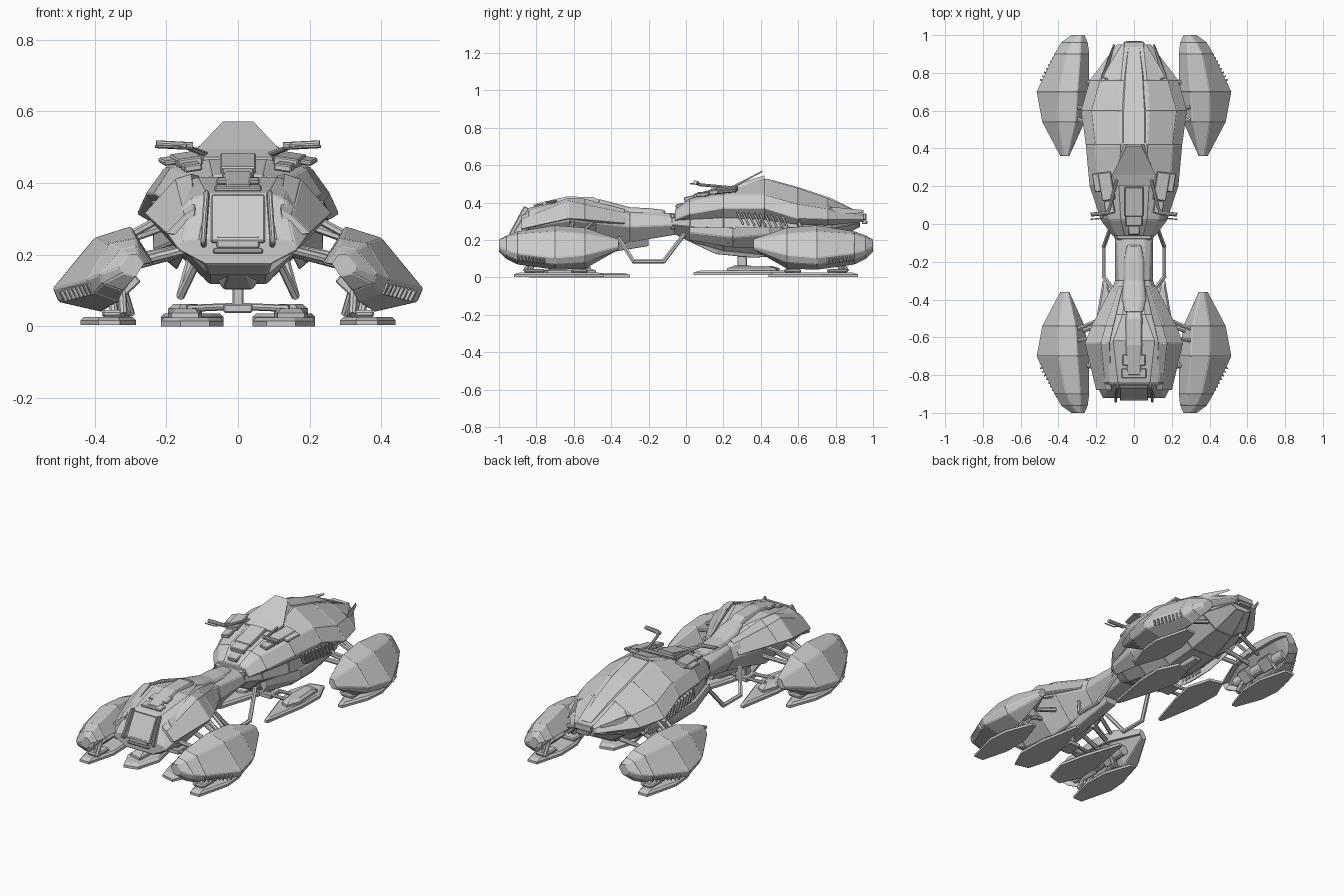
import bpy, bmesh, math
from mathutils import Vector, Matrix


def finish(name, bm, mirror="", bevel=0.0):
    bmesh.ops.recalc_face_normals(bm, faces=bm.faces)
    me = bpy.data.meshes.new(name)
    bm.to_mesh(me)
    bm.free()
    ob = bpy.data.objects.new(name, me)
    bpy.context.collection.objects.link(ob)
    if bevel:
        b = ob.modifiers.new("bevel", "BEVEL")
        b.width, b.segments = bevel, 1
    if mirror:
        m = ob.modifiers.new("mirror", "MIRROR")
        m.use_axis = ("x" in mirror, "y" in mirror, False)
        m.use_mirror_merge = False
    return ob


def loft(name, sections, half=True, mirror="", panel=0.0, recess=(), bevel=0.0):
    """Each section is y followed by x,z pairs; half sections are mirrored."""
    bm, rings = bmesh.new(), []
    for s in sections:
        pts = list(zip(s[1::2], s[2::2]))
        if half:
            pts += [(-x, z) for x, z in reversed(pts)]
        rings.append([bm.verts.new((x, s[0], z)) for x, z in pts])
    n, sunk, plates = len(rings[0]), [], []
    for a, b in zip(rings, rings[1:]):
        for i in range(n):
            j = (i + 1) % n
            f = bm.faces.new((a[i], a[j], b[j], b[i]))
            (sunk if i in recess else plates).append(f)
    bm.faces.new(rings[0])
    bm.faces.new(rings[-1])
    bmesh.ops.recalc_face_normals(bm, faces=bm.faces)
    if panel:
        bmesh.ops.inset_individual(bm, faces=plates, thickness=0.005, depth=panel)
    if sunk:
        bmesh.ops.inset_region(bm, faces=sunk, thickness=0.015, depth=-0.03)
    return finish(name, bm, mirror, bevel)


def prism(name, pts, z0, z1, shrink=0.85, mirror=""):
    """Outline in x,y raised from z0 to z1 with a chamfered top."""
    bm = bmesh.new()
    c = sum((Vector(p) for p in pts), Vector((0, 0))) / len(pts)
    zm = z0 + (z1 - z0) * 0.6
    rings = [[bm.verts.new((*(c + (Vector(p) - c) * k), z)) for p in pts]
             for z, k in ((z0, 1), (zm, 1), (z1, shrink))]
    for a, b in zip(rings, rings[1:]):
        for i in range(len(pts)):
            j = (i + 1) % len(pts)
            bm.faces.new((a[i], a[j], b[j], b[i]))
    bm.faces.new(rings[0])
    bm.faces.new(rings[-1])
    return finish(name, bm, mirror)


def rods(name, paths, r, mirror="", sides=8):
    bm = bmesh.new()
    for path in paths:
        for p, q in zip(path, path[1:]):
            p, q = Vector(p), Vector(q)
            d = q - p
            mat = Matrix.Translation((p + q) / 2) @ d.to_track_quat("Z", "Y").to_matrix().to_4x4()
            bmesh.ops.create_cone(bm, cap_ends=True, segments=sides, radius1=r, radius2=r,
                                  depth=d.length + r * 0.6, matrix=mat)
    return finish(name, bm, mirror)


def boxes(name, items, mirror="", rot=(0, 0, 0), bevel=0.004):
    bm = bmesh.new()
    R = Matrix.Rotation(rot[2], 4, "Z") @ Matrix.Rotation(rot[1], 4, "Y") @ Matrix.Rotation(rot[0], 4, "X")
    for c, s in items:
        bmesh.ops.create_cube(bm, size=1, matrix=Matrix.Translation(c) @ R @ Matrix.Diagonal((*s, 1)))
    return finish(name, bm, mirror, bevel)


def row(p, q, n, size):
    return [(Vector(p).lerp(Vector(q), i / (n - 1)), size) for i in range(n)]


# Front hull: upper shell over a narrower belly
loft("front_upper_shell", [
    (-.06, .05, .36, .09, .35, .115, .31, .09, .30),
    (.02, .07, .42, .13, .405, .175, .34, .14, .31),
    (.20, .08, .465, .19, .44, .235, .37, .19, .32),
    (.42, .07, .525, .205, .44, .255, .37, .21, .31),
    (.60, .08, .475, .225, .39, .28, .315, .23, .285),
    (.76, .07, .42, .18, .365, .235, .31, .19, .28),
    (.95, .05, .335, .065, .33, .09, .31, .06, .30)], panel=.002)
loft("front_belly", [
    (-.08, .10, .32, .10, .28, .05, .24),
    (.02, .14, .33, .15, .27, .06, .19),
    (.20, .19, .33, .20, .25, .08, .14),
    (.40, .21, .33, .22, .25, .08, .12),
    (.60, .22, .31, .21, .25, .08, .14),
    (.78, .17, .30, .16, .26, .06, .19),
    (.93, .07, .31, .07, .29, .03, .27)], panel=-.003)
loft("keel", [(.0, .02, .24, .02, .20), (.16, .06, .16, .04, .125), (.36, .06, .16, .04, .105),
              (.55, .04, .16, .02, .12)], bevel=.004)
loft("side_sill", [(.02, .13, .25, .17, .27, .175, .24, .15, .20),
                   (.25, .18, .24, .235, .265, .235, .215, .17, .16),
                   (.45, .19, .24, .24, .27, .23, .23, .17, .16),
                   (.64, .18, .25, .21, .27, .20, .24, .17, .2)], half=False, mirror="x", panel=.002)
loft("spine_cover", [(.43, .055, .529, .075, .51), (.60, .055, .483, .07, .47),
                     (.78, .045, .422, .055, .405), (.93, .03, .348, .04, .33)])
boxes("nose_lamp", [((0, .945, .325), (.11, .04, .035)), ((0, .955, .295), (.08, .03, .02))])
loft("nose_fin", [(.68, .17, .35, .20, .355, .20, .33), (.80, .145, .35, .165, .375, .17, .335),
                  (.95, .10, .355, .105, .36, .11, .345)], half=False, mirror="x")
boxes("side_intake_slats", row((.225, .29, .315), (.235, .53, .295), 9, (.03, .012, .075)), "x", (.45, 0, 0), .002)
boxes("upper_vent_slats", row((.20, .63, .382), (.15, .77, .375), 8, (.03, .009, .01)), "x", (0, .5, .5), .002)
boxes("hull_lower_vent", row((.18, .22, .195), (.18, .36, .195), 6, (.03, .012, .03)), "x", (.4, 0, 0), .002)

# Windshield, dash and handlebars
loft("windshield", [(.20, .095, .472, .095, .46), (.26, .115, .495, .115, .483), (.41, .042, .572, .04, .564)])
loft("windshield_base", [(.22, .085, .465, .10, .44), (.32, .07, .515, .11, .47), (.42, .04, .545, .09, .48)])
boxes("dash", [((0, .12, .45), (.10, .16, .03)), ((0, .02, .42), (.09, .06, .03)),
               ((0, -.03, .38), (.06, .05, .03))], rot=(.25, 0, 0))
boxes("deck_pad", [((.145, .2, .465), (.07, .15, .025)), ((.19, .22, .462), (.05, .10, .014)),
                   ((.13, .09, .445), (.05, .07, .02))], "x", (.1, .15, -.15))
rods("handlebar", [[(.09, .24, .48), (.13, .08, .495), (.15, .05, .505)]], .008, "x")
rods("handle_grip", [[(.13, .06, .503), (.225, .05, .508)]], .011, "x", 10)
rods("brake_lever", [[(.14, .075, .50), (.17, .03, .50), (.23, .025, .502)]], .004, "x", 6)

# Rear hull with shoulder fairings
loft("rear_hull", [
    (-.92, .11, .24, .155, .235, .165, .215, .09, .175),
    (-.84, .085, .37, .13, .355, .205, .27, .08, .145),
    (-.62, .11, .415, .15, .405, .25, .305, .08, .12),
    (-.48, .06, .40, .12, .375, .17, .29, .06, .15),
    (-.30, .04, .355, .08, .335, .10, .27, .05, .19),
    (-.06, .06, .34, .09, .32, .10, .28, .05, .23)], panel=.002)
loft("rear_shoulder", [(-.88, .12, .33, .15, .31, .20, .26, .13, .25),
                       (-.63, .13, .425, .175, .41, .26, .315, .15, .29),
                       (-.54, .11, .42, .15, .39, .225, .31, .13, .28),
                       (-.33, .06, .365, .08, .345, .115, .29, .07, .27)], half=False, mirror="x", panel=.002)
loft("rear_spine", [(-.80, .03, .395, .04, .37), (-.64, .035, .432, .05, .40), (-.50, .035, .43, .05, .39),
                    (-.42, .03, .395, .04, .36)], bevel=.003)
loft("rear_keel", [(-.88, .03, .2, .02, .16), (-.7, .07, .15, .04, .105), (-.5, .06, .16, .03, .12),
                   (-.2, .05, .22, .03, .17)], panel=.002)
boxes("tail_panel", [((0, -.895, .30), (.15, .014, .15))], rot=(-.5, 0, 0))
boxes("tail_frame", [((.092, -.893, .30), (.014, .03, .17))], "x", (-.5, 0, .12))
boxes("tail_box", [((0, -.915, .235), (.12, .035, .035)), ((0, -.92, .21), (.14, .03, .014)),
                   ((0, -.90, .26), (.08, .03, .02))])
boxes("tail_deck", [((0, -.79, .385), (.13, .05, .014)), ((0, -.72, .405), (.12, .06, .012))], rot=(.15, 0, 0))
loft("seat", [(-.47, .03, .42, .05, .40, .05, .36), (-.40, .04, .402, .065, .385, .06, .34),
              (-.30, .035, .375, .055, .36, .06, .33), (-.20, .035, .37, .055, .355, .06, .32),
              (-.11, .025, .36, .04, .345, .045, .32)], bevel=.008)
boxes("neck_collar", [((0, -.07, .30), (.19, .03, .09)), ((0, -.11, .29), (.16, .02, .08))], bevel=.008)

# Foot loops
rods("foot_loop", [[(.10, -.36, .21), (.16, -.28, .085), (.16, -.12, .085), (.12, -.01, .23)]], .012, "x", 6)

# Four engine pods, mirrored across both axes
loft("engine_pod", [
    (1.0, .262, .175, .28, .20, .30, .20, .33, .165, .32, .15, .285, .14),
    (.96, .245, .175, .283, .222, .33, .213, .385, .145, .375, .12, .32, .10),
    (.90, .237, .175, .285, .245, .36, .23, .42, .13, .40, .095, .335, .07),
    (.70, .238, .175, .30, .277, .40, .245, .515, .105, .50, .07, .38, .042),
    (.54, .262, .175, .31, .265, .40, .233, .485, .12, .465, .08, .38, .048),
    (.36, .343, .175, .35, .205, .37, .20, .39, .165, .38, .15, .36, .15)],
    half=False, mirror="xy", panel=.002, recess=(5,))
boxes("pod_outer_vent", row((.402, .89, .11), (.478, .755, .09), 8, (.035, .008, .035)), "xy", (0, .5, .5), .002)
boxes("pod_inner_vent", row((.478, .67, .09), (.458, .55, .098), 7, (.035, .008, .035)), "xy", (0, .5, -.2), .002)
rods("pod_core", [[(.335, .50, .125), (.335, .90, .125)]], .03, "xy", 12)
boxes("pod_machinery", [((.32, .6, .12), (.08, .07, .06)), ((.32, .78, .12), (.08, .09, .06))], "xy", (0, .75, 0))

# Arms between the pods and the hull
rods("pod_arm", [[(.14, .52, .22), (.29, .57, .19)], [(.14, .62, .21), (.29, .64, .17)],
                 [(.12, .78, .22), (.28, .74, .18)]], .013, "xy")
rods("pod_upper_link", [[(.20, .60, .31), (.31, .62, .25)], [(.17, .50, .29), (.31, .56, .24)]], .011, "xy", 6)

# Landing skids under each pod
prism("pod_skid", [(.33, .92), (.39, .92), (.44, .72), (.43, .60), (.37, .44), (.345, .44), (.29, .60), (.285, .75)],
      .003, .026, .88, "xy")
boxes("skid_foot", [((.34, .57, .035), (.08, .09, .02)), ((.345, .81, .035), (.07, .11, .02))], "xy", bevel=.006)
rods("skid_strut", [[(.30, .54, .035), (.325, .58, .12)], [(.335, .55, .035), (.355, .59, .10)],
                    [(.32, .86, .035), (.325, .80, .12)], [(.345, .84, .035), (.355, .79, .10)]], .012, "xy")

# Pairs of skids under the front and rear bellies
for part, f in (("front", lambda y: y), ("rear", lambda y: -.26 - y)):
    outline = [(.08, .56), (.16, .58), (.215, .46), (.21, .30), (.165, .04), (.145, .04), (.07, .28), (.04, .42)]
    pad = [(.11, .50), (.185, .48), (.195, .30), (.165, .22), (.12, .24), (.10, .34)]
    z = 0 if part == "front" else -.012
    prism(part + "_skid", [(x, f(y)) for x, y in outline], .012 + z, .036 + z, .88, "x")
    prism(part + "_skid_pad", [(x, f(y)) for x, y in pad], .03 + z, .062 + z, .7, "x")
    rods(part + "_skid_arm", [[(.14, f(.28), .05), (.02, f(.27), .055)], [(.14, f(.36), .05), (.02, f(.33), .055)]],
         .01, "x")
    boxes(part + "_skid_post", [((0, f(.30), .10), (.03, .05, .11)), ((0, f(.30), .05), (.08, .10, .025))])
